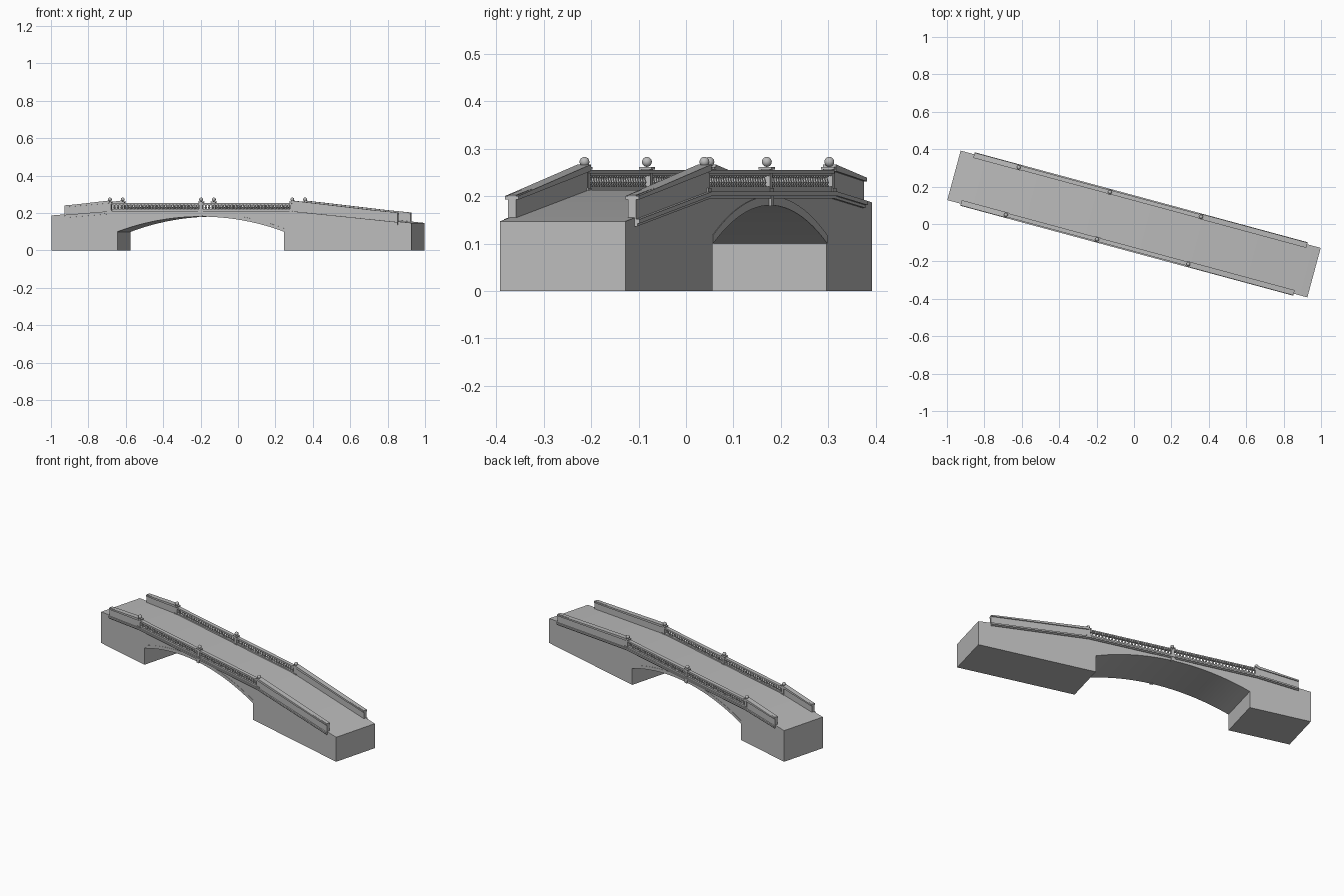
import bpy, bmesh, math
from mathutils import Matrix

if "Cube" in bpy.data.objects:
    bpy.data.objects.remove(bpy.data.objects["Cube"])

TURN = Matrix.Rotation(math.radians(-15.12), 4, 'Z')   # bridge runs diagonally
HALF = 0.137                                           # half body width
LEFT, MID, RIGHT = -0.674, -0.169, 0.336               # post stations
END = 0.922                                            # parapet ends
RAIL = 0.131                                           # railing centre line

stone = bpy.data.materials.new("grey stone")
stone.diffuse_color = (0.5, 0.5, 0.5, 1)
stone.use_nodes = True
stone.node_tree.nodes["Principled BSDF"].inputs["Base Color"].default_value = stone.diffuse_color


def finish(bm, name, smooth=False):
    bmesh.ops.recalc_face_normals(bm, faces=bm.faces[:])
    me = bpy.data.meshes.new(name)
    bm.to_mesh(me)
    bm.free()
    me.materials.append(stone)
    ob = bpy.data.objects.new(name, me)
    bpy.context.collection.objects.link(ob)
    ob.matrix_world = TURN
    if smooth:
        bpy.context.view_layer.objects.active = ob
        ob.select_set(True)
        bpy.ops.object.shade_smooth_by_angle(angle=math.radians(35))
        ob.select_set(False)
    return ob


def prism(bm, outline, v0, v1):
    """Extrude a side outline (u, z) across the bridge from v0 to v1."""
    a = [bm.verts.new((u, v0, z)) for u, z in outline]
    b = [bm.verts.new((u, v1, z)) for u, z in outline]
    bm.faces.new(a)
    bm.faces.new(b[::-1])
    for i in range(len(a)):
        j = (i + 1) % len(a)
        bm.faces.new((a[i], b[i], b[j], a[j]))


def box(bm, u, v, z0, z1, su, sv):
    prism(bm, [(u - su, z0), (u + su, z0), (u + su, z1), (u - su, z1)], v - sv, v + sv)


def lathe(bm, u, v, profile, n=8):
    rings = [[bm.verts.new((u + r * math.cos(2 * math.pi * k / n),
                            v + r * math.sin(2 * math.pi * k / n), z)) for k in range(n)]
             for r, z in profile]
    for a, b in zip(rings, rings[1:]):
        for k in range(n):
            bm.faces.new((a[k], a[(k + 1) % n], b[(k + 1) % n], b[k]))


def deck(u):
    """Roadway height: level crown with a ramp at each end."""
    if u < LEFT:
        return 0.213 - (LEFT - u) * 0.08
    if u > RIGHT:
        return 0.213 - (u - RIGHT) * 0.0995
    return 0.213


def strip(us, lo, hi):
    """Side outline that follows the roadway between two offsets."""
    return [(u, deck(u) + lo) for u in us] + [(u, deck(u) + hi) for u in reversed(us)]


def arc(half, spring, crown, n=24):
    rise = crown - spring
    r = (half * half + rise * rise) / (2 * rise)
    a = math.asin(half / r)
    return [(MID + r * math.sin(t), crown - r + r * math.cos(t))
            for t in (-a + 2 * a * i / n for i in range(n + 1))]


# Body with ramps and arched opening
L = 0.997
soffit = arc(0.462, 0.1, 0.181)
bm = bmesh.new()
prism(bm, [(-L, 0), (MID - 0.462, 0)] + soffit +
      [(MID + 0.462, 0), (L, 0), (L, deck(L)), (RIGHT, 0.213), (LEFT, 0.213), (-L, deck(-L))],
      -HALF, HALF)
finish(bm, "bridge_body", True)

for side, label in ((-1, "front"), (1, "back")):
    # Arch ring and keystone
    bm = bmesh.new()
    prism(bm, soffit + arc(0.462, 0.118, 0.2)[::-1], side * 0.13, side * 0.1385)
    finish(bm, label + "_arch_ring", True)
    bm = bmesh.new()
    prism(bm, [(MID - 0.009, 0.179), (MID + 0.009, 0.179), (MID + 0.012, 0.204), (MID - 0.012, 0.204)],
          side * 0.13, side * 0.144)
    finish(bm, label + "_keystone")

    # String course below the parapet
    bm = bmesh.new()
    run = [-END, LEFT, RIGHT, END]
    prism(bm, strip(run, -0.012, -0.003), side * 0.12, side * 0.148)
    prism(bm, strip(run, -0.018, -0.012), side * 0.12, side * 0.143)
    finish(bm, label + "_string_course")

    # Solid ramp parapets with copings
    for us, where in (([-END, LEFT], "left"), ([RIGHT, END], "right")):
        bm = bmesh.new()
        prism(bm, strip(us, -0.004, 0.048), side * 0.122, side * 0.140)
        finish(bm, f"{label}_{where}_parapet")
        bm = bmesh.new()
        lift = 0.008
        top = [(u, deck(u) + 0.046 + (lift if abs(u) < 0.9 else 0)) for u in us]
        prism(bm, [(u, z - 0.008 if abs(u) > 0.9 else z - 0.014) for u, z in top] + top[::-1],
              side * 0.117, side * 0.146)
        finish(bm, f"{label}_{where}_coping")

    # Posts with caps and ball finials
    bm, balls = bmesh.new(), bmesh.new()
    for u in (LEFT, MID, RIGHT):
        box(bm, u, side * RAIL, 0.205, 0.217, 0.013, 0.012)
        box(bm, u, side * RAIL, 0.217, 0.256, 0.010, 0.010)
        box(bm, u, side * RAIL, 0.256, 0.262, 0.014, 0.014)
        bmesh.ops.create_uvsphere(balls, u_segments=16, v_segments=10, radius=0.0105,
                                  matrix=Matrix.Translation((u, side * RAIL, 0.2725)))
    finish(bm, label + "_posts")
    finish(balls, label + "_ball_finials", True)

    # Plinth and handrail
    bm = bmesh.new()
    mid, half = (LEFT + RIGHT) / 2, (RIGHT - LEFT) / 2
    box(bm, mid, side * RAIL, 0.208, 0.221, half, 0.009)
    box(bm, mid, side * RAIL, 0.243, 0.248, half, 0.008)
    box(bm, mid, side * RAIL, 0.248, 0.255, half, 0.011)
    finish(bm, label + "_handrail")

    # Turned balusters in two bays
    bm = bmesh.new()
    profile = [(0.006, 0.220), (0.006, 0.223), (0.0035, 0.224), (0.0062, 0.229),
               (0.0035, 0.237), (0.003, 0.240), (0.006, 0.241), (0.006, 0.244)]
    n = 24
    for start in (LEFT, MID):
        for i in range(n):
            lathe(bm, start + 0.016 + (MID - LEFT - 0.032) * (i + 0.5) / n, side * RAIL, profile)
    finish(bm, label + "_balusters", True)
